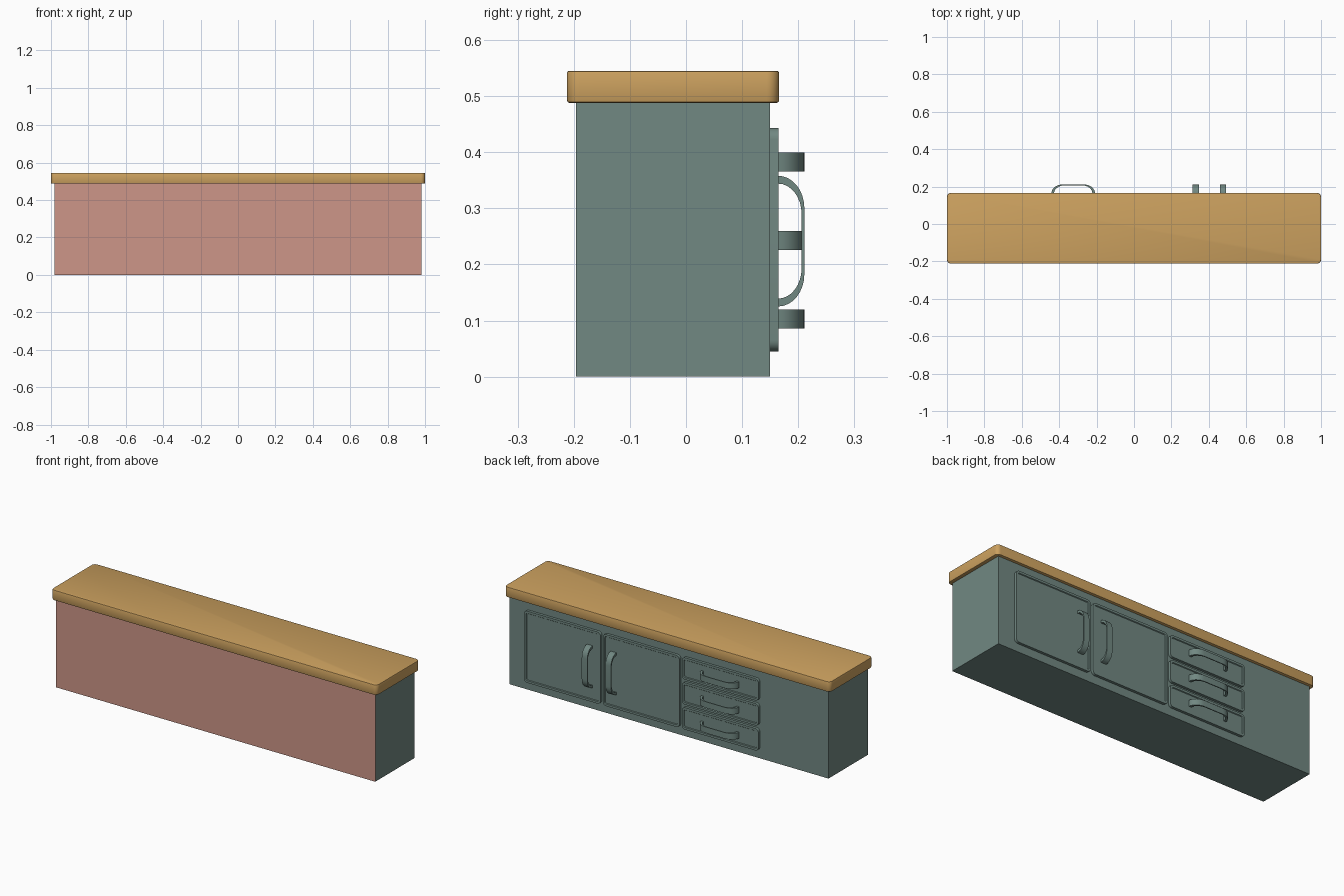
import bpy, bmesh, math
from mathutils import Vector

if "Cube" in bpy.data.objects:
    bpy.data.objects.remove(bpy.data.objects["Cube"])


def material(name, rgb):
    lin = [((c / 255 + 0.055) / 1.055) ** 2.4 for c in rgb]
    m = bpy.data.materials.new(name)
    m.diffuse_color = (*lin, 1)
    m.use_nodes = True
    m.node_tree.nodes["Principled BSDF"].inputs["Base Color"].default_value = m.diffuse_color
    return m


GREEN = material("sage_green", (113, 136, 130))
PINK = material("dusty_pink", (205, 150, 136))
WOOD = material("warm_wood", (204, 161, 95))


def finish(bm, name, mats, smooth=True):
    bmesh.ops.recalc_face_normals(bm, faces=bm.faces)
    me = bpy.data.meshes.new(name)
    bm.to_mesh(me)
    bm.free()
    ob = bpy.data.objects.new(name, me)
    bpy.context.collection.objects.link(ob)
    for m in mats:
        me.materials.append(m)
    if smooth:
        bpy.ops.object.select_all(action='DESELECT')
        ob.select_set(True)
        bpy.context.view_layer.objects.active = ob
        bpy.ops.object.shade_smooth_by_angle(angle=math.radians(35))
    return ob


def rounded_rect(w, h, r, n=6):
    pts = []
    for k, (sx, sy) in enumerate([(1, 1), (-1, 1), (-1, -1), (1, -1)]):
        for i in range(n + 1):
            a = (k + i / n) * math.pi / 2
            pts.append((sx * (w / 2 - r) + r * math.cos(a),
                        sy * (h / 2 - r) + r * math.sin(a)))
    return pts


def extrude(pts, place, vec):
    """Fill a 2D outline placed in space and extrude it; returns bmesh and far cap."""
    bm = bmesh.new()
    base = bm.faces.new([bm.verts.new(place(a, b)) for a, b in pts])
    ext = bmesh.ops.extrude_face_region(bm, geom=[base], use_keep_orig=True)
    verts = [g for g in ext["geom"] if isinstance(g, bmesh.types.BMVert)]
    cap = [g for g in ext["geom"] if isinstance(g, bmesh.types.BMFace)][0]
    bmesh.ops.translate(bm, verts=verts, vec=Vector(vec))
    bmesh.ops.recalc_face_normals(bm, faces=bm.faces)
    return bm, base, cap


# cabinet body, pink on the -y side
bm = bmesh.new()
bmesh.ops.create_cube(bm, size=1)
for v in bm.verts:
    v.co = (v.co.x * 1.96, v.co.y * 0.346 - 0.023, (v.co.z + 0.5) * 0.49)
bm.normal_update()
for f in bm.faces:
    f.material_index = 1 if f.normal.y < -0.9 else 0
finish(bm, "cabinet_body", [GREEN, PINK], False)

# countertop with rounded corners and softened rims
bm, base, cap = extrude(rounded_rect(2.0, 0.378, 0.022),
                        lambda a, b: (a, b - 0.023, 0.488), (0, 0, 0.057))
rim = list(set(base.edges) | set(cap.edges))
bmesh.ops.bevel(bm, geom=rim, offset=0.004, segments=2, profile=0.5, affect='EDGES')
finish(bm, "countertop", [WOOD])


# doors and drawer fronts: rounded plates with a recessed panel
def panel(name, x, z, w, h):
    bm, base, cap = extrude(rounded_rect(w, h, 0.02),
                            lambda a, b: (x + a, 0.149, z + b), (0, 0.016, 0))
    bmesh.ops.inset_region(bm, faces=[cap], thickness=0.012)
    bmesh.ops.inset_region(bm, faces=[cap], thickness=0.003)
    bmesh.ops.translate(bm, verts=list(cap.verts), vec=(0, -0.004, 0))
    finish(bm, name, [GREEN])


# arched strap handles; along is the outline's long direction
def handle(name, x, z, vertical):
    n, width = 8, 0.034
    outer, inner = [], []
    for i in range(n + 1):
        a = math.pi / 2 * i / n
        outer.append((0.0585 + 0.058 * math.cos(a), 0.164 + 0.047 * math.sin(a)))
        inner.append((0.0485 + 0.054 * math.cos(a), 0.164 + 0.042 * math.sin(a)))
    def mirror(p):
        return p + [(-u, v) for u, v in reversed(p)]
    pts = mirror(outer) + mirror(inner)[::-1]
    if vertical:
        def place(u, y):
            return (x - width / 2, y, z + u)
        vec = (width, 0, 0)
    else:
        def place(u, y):
            return (x + u, y, z - width / 2)
        vec = (0, 0, width)
    bm, base, cap = extrude(pts, place, vec)
    bmesh.ops.triangulate(bm, faces=[base, cap])
    finish(bm, name, [GREEN])


MID = 0.4025
for side, s in (("left", 1), ("right", -1)):
    panel(side + "_door", MID + s * 0.242, 0.244, 0.47, 0.398)
    handle(side + "_door_handle", MID + s * 0.073, 0.2415, True)

for i, level in enumerate(("bottom", "middle", "top")):
    panel(level + "_drawer", -0.325, 0.1055 + i * 0.1385, 0.47, 0.122)
    handle(level + "_drawer_handle", -0.325, 0.1025 + i * 0.14, False)
